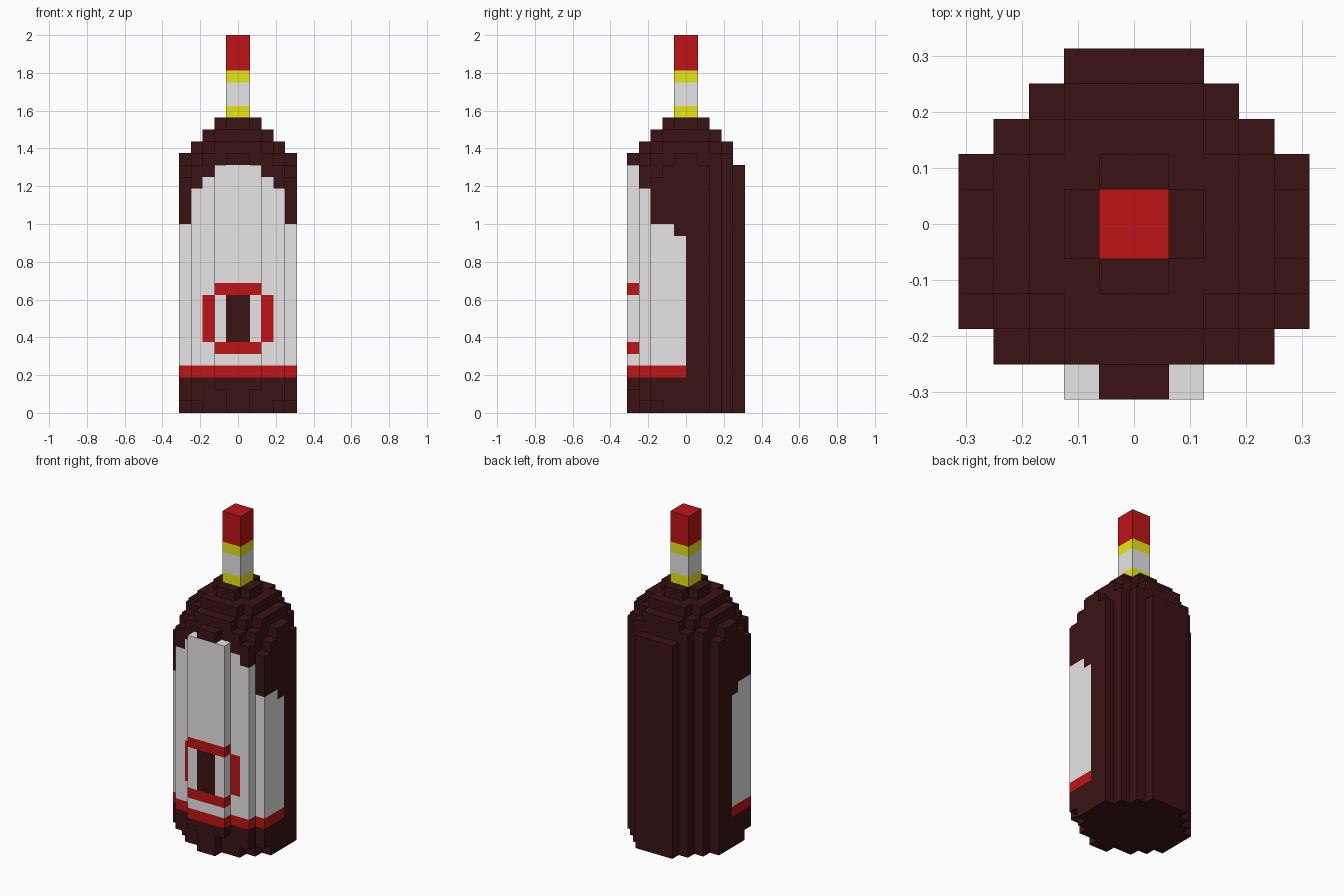
import bpy, bmesh, math
from mathutils import Vector

cube = bpy.data.objects.get("Cube")
if cube:
    bpy.data.objects.remove(cube, do_unlink=True)

UNIT = 1 / 16  # edge of one block


def material(name, color):
    mat = bpy.data.materials.new(name)
    mat.use_nodes = True
    mat.diffuse_color = (*color, 1)
    bsdf = mat.node_tree.nodes["Principled BSDF"]
    bsdf.inputs["Base Color"].default_value = (*color, 1)
    bsdf.inputs["Roughness"].default_value = 0.8
    return mat


DARK, WHITE, RED, YELLOW = range(4)
materials = [
    material("dark brown glass", (0.043, 0.006, 0.007)),
    material("label white", (0.85, 0.83, 0.83)),
    material("red", (0.52, 0.007, 0.008)),
    material("yellow", (0.83, 0.83, 0.008)),
]

# Half width of the bottle for each row of blocks, front to back
HALF_WIDTH = dict(zip(range(-5, 5), (2, 4, 5, 5, 5, 5, 5, 4, 3, 2)))


def column_top(x, y):
    """Height of a body column: a stepped dome around the axis."""
    r = math.hypot(x + 0.5, y + 0.5)
    top = round(26.5 - r - 3 * max(0, r - 4.6))
    return min(top, 21) if y == 4 else min(top, 25)


def column_bottom(side, y):
    """The front edge of the foot is slightly rounded."""
    if y == -5 and side == 2:
        return 2
    if (y, side) in {(-4, 4), (-3, 5)}:
        return 1
    return 0


def label_top(side, y):
    """Top of the label on a column, or 0 where there is no label."""
    if y == -5:
        return 21
    if y == -4 and side >= 3:
        return 23 - side
    if side == 5 and y < 0:
        return 15 if y == -1 else 16
    return 0


def label_color(x, y, z, side):
    if z == 3:
        return RED
    # red frame around a plain dark panel
    if y == -5 and z in (5, 10):
        return RED
    if y == -4 and side == 3 and 6 <= z <= 9:
        return RED
    if y == -5 and side == 1 and 6 <= z <= 9:
        return DARK
    return WHITE


# Sort the blocks into parts
body, label, neck = {}, {}, {}
for y, half in HALF_WIDTH.items():
    for x in range(-half, half):
        side = x + 1 if x >= 0 else -x
        for z in range(column_bottom(side, y), column_top(x, y)):
            if 3 <= z < label_top(side, y):
                label[x, y, z] = label_color(x, y, z, side)
            else:
                body[x, y, z] = DARK

NECK_BANDS = [YELLOW, WHITE, WHITE, YELLOW, RED, RED, RED]
for level, color in enumerate(NECK_BANDS):
    for x in (-1, 0):
        for y in (-1, 0):
            neck[x, y, 25 + level] = color

occupied = set(body) | set(label) | set(neck)


def build_blocks(name, cells):
    """Make one mesh from the outward faces of a set of blocks."""
    bm = bmesh.new()
    for cell, color in cells.items():
        center = Vector(cell) + Vector((0.5, 0.5, 0.5))
        for axis in range(3):
            for sign in (-1, 1):
                normal = Vector((0, 0, 0))
                normal[axis] = sign
                if tuple(int(c + n) for c, n in zip(cell, normal)) in occupied:
                    continue
                u = Vector((0, 0, 0))
                u[(axis + 1) % 3] = 0.5
                v = normal.cross(u)
                mid = center + normal / 2
                corners = (mid - u - v, mid + u - v, mid + u + v, mid - u + v)
                face = bm.faces.new([bm.verts.new(p * UNIT) for p in corners])
                face.material_index = color
    bmesh.ops.remove_doubles(bm, verts=bm.verts, dist=UNIT / 100)
    mesh = bpy.data.meshes.new(name)
    bm.to_mesh(mesh)
    bm.free()
    for mat in materials:
        mesh.materials.append(mat)
    obj = bpy.data.objects.new(name, mesh)
    bpy.context.collection.objects.link(obj)
    return obj


build_blocks("bottle_body", body)
build_blocks("bottle_label", label)
build_blocks("bottle_neck", neck)
